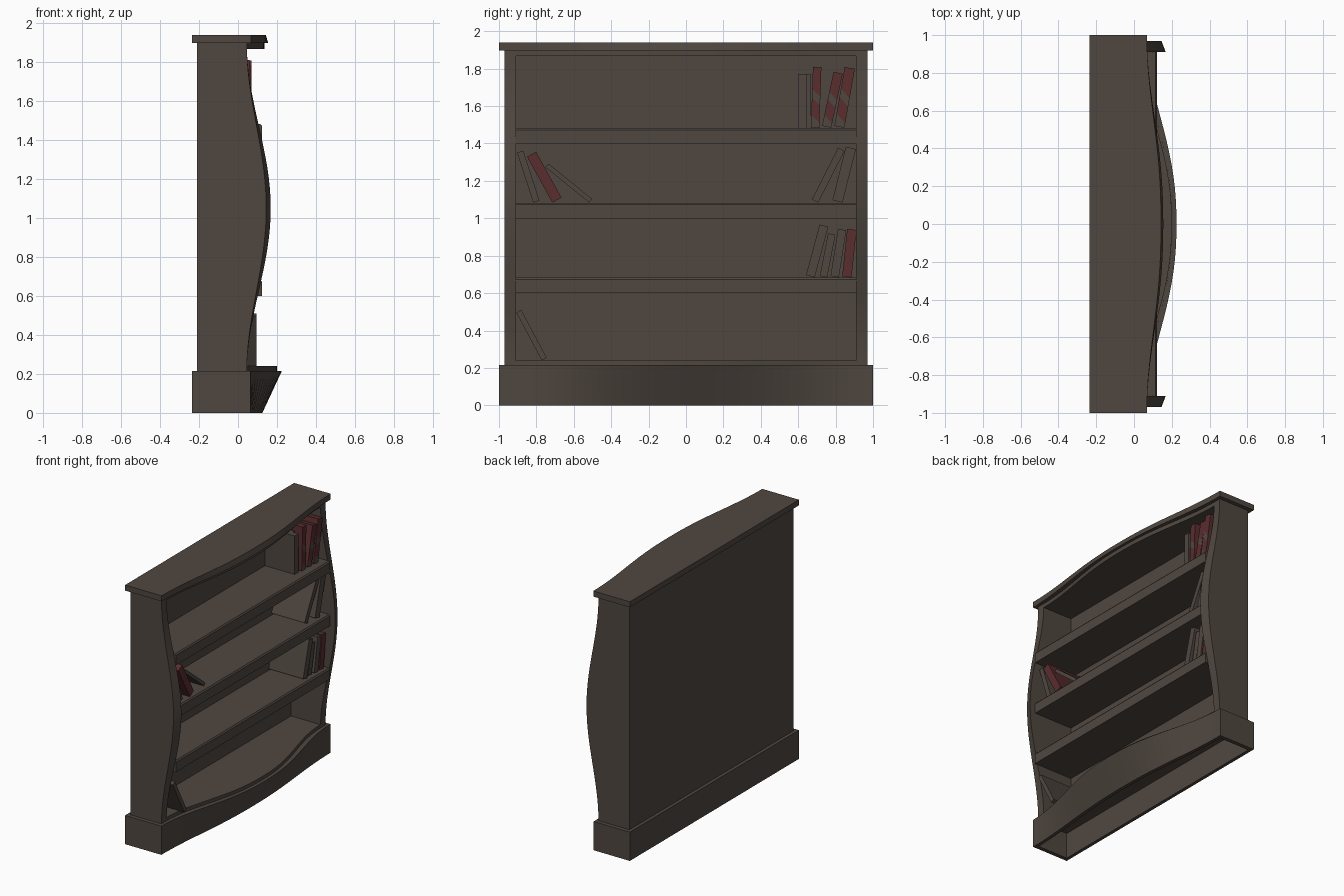
import bpy, bmesh
from math import cos, sin, pi, radians
from mathutils import Matrix, Vector

cube = bpy.data.objects.get("Cube")
if cube:
    bpy.data.objects.remove(cube, do_unlink=True)


def material(name, color):
    m = bpy.data.materials.new(name)
    m.use_nodes = True
    rgba = (*color, 1)
    m.diffuse_color = rgba
    m.node_tree.nodes["Principled BSDF"].inputs["Base Color"].default_value = rgba
    return m


WOOD = material("dark wood", (0.078, 0.062, 0.051))
RED = material("red cover", (0.1, 0.026, 0.028))
STEPS = 32


def finish(bm, name, mats):
    bmesh.ops.recalc_face_normals(bm, faces=bm.faces)
    mesh = bpy.data.meshes.new(name)
    bm.to_mesh(mesh)
    bm.free()
    ob = bpy.data.objects.new(name, mesh)
    bpy.context.collection.objects.link(ob)
    for m in mats:
        mesh.materials.append(m)
    bpy.ops.object.select_all(action='DESELECT')
    ob.select_set(True)
    bpy.context.view_layer.objects.active = ob
    bpy.ops.object.shade_smooth_by_angle(angle=radians(30))
    return ob


def loft(name, loop_a, loop_b):
    """Closed solid between two outlines with equal point counts."""
    bm = bmesh.new()
    a = [bm.verts.new(p) for p in loop_a]
    b = [bm.verts.new(p) for p in loop_b]
    bm.faces.new(a)
    bm.faces.new(b)
    for i in range(len(a)):
        j = (i + 1) % len(a)
        bm.faces.new((a[i], a[j], b[j], b[i]))
    return finish(bm, name, [WOOD])


def box(name, x, y, z):
    return loft(name, *[[(x[0], y[0], h), (x[1], y[0], h), (x[1], y[1], h), (x[0], y[1], h)]
                        for h in z])


def wave(start, bulge, power=1.0):
    """Bowed edge as (depth, position from -1 to 1) pairs."""
    ts = [2 * i / STEPS - 1 for i in range(STEPS + 1)]
    return [(start + bulge * cos(pi / 2 * abs(t) ** power) ** 2, t) for t in ts]


def bowed_slab(name, half, back, start, low, high, z0, z1, thickness=None):
    """Horizontal board with a bowed front; low and high are the bulges at z0 and z1."""
    loops = []
    for bulge, z in ((low, z0), (high, z1)):
        front = [(x, t * half, z) for x, t in wave(start, bulge, 1.15)]
        if thickness:
            rear = [(x - thickness, y, z) for x, y, z in reversed(front)]
        else:
            rear = [(back, half, z), (back, -half, z)]
        loops.append(front + rear)
    return loft(name, *loops)


# Hollow plinth
bowed_slab("plinth_front", 1, 0, 0.065, 0.06, 0.16, 0, 0.215, thickness=0.025)
bowed_slab("plinth_top", 0.995, -0.23, 0.06, 0.145, 0.155, 0.195, 0.2145)
box("plinth_back", (-0.235, -0.21), (-1, 1), (0, 0.215))
for side, s in (("right", -1), ("left", 1)):
    box("plinth_end_" + side, (-0.235, 0.045), sorted((s, s * 0.97)), (0, 0.215))

# Floor, head board and cornice
bowed_slab("floor_board", 0.915, -0.2, 0.045, 0.155, 0.155, 0.21, 0.24)
bowed_slab("head_board", 0.915, -0.2, 0.045, 0.09, 0.09, 1.867, 1.9)
bowed_slab("cornice", 1, -0.235, 0.068, 0.087, 0.075, 1.898, 1.94)

# Bowed side panels, front edge slanting out towards the inside
for side, s in (("right", -1), ("left", 1)):
    loops = []
    for y, bulge in ((0.91, 0.123), (0.97, 0.1)):
        edge = [(x, s * y, 1.05 + t * 0.85) for x, t in wave(0.045, bulge)]
        loops.append(edge + [(-0.21, s * y, 1.9), (-0.21, s * y, 0.2)])
    loft("side_panel_" + side, *loops)

box("back_panel", (-0.21, -0.198), (-0.93, 0.93), (0.2, 1.9))

# Shelves with a small eased top edge
for i, top in enumerate((0.683, 1.083, 1.483)):
    profile = [(-0.2, top - 0.083), (0.123, top - 0.083), (0.123, top - 0.01),
               (0.115, top), (-0.2, top)]
    loft(f"shelf_{i + 1}", *[[(x, y, z) for x, z in profile] for y in (-0.912, 0.912)])


def book(name, y, base, width, length, lean, front, mat, patched=False):
    """Leaning book; patched ones get alternate wood coloured bands."""
    a = radians(lean)
    lift = base + width / 2 * abs(sin(a))
    place = Matrix.Translation((0, y, lift)) @ Matrix.Rotation(-a, 4, 'X')
    bm = bmesh.new()
    bmesh.ops.create_cube(bm, size=1)
    for v in bm.verts:
        v.co = Vector(((front - 0.195) / 2 + v.co.x * (front + 0.195),
                       v.co.y * width, (v.co.z + 0.5) * length))
    if patched:
        for k in range(1, 7):
            bmesh.ops.bisect_plane(bm, geom=bm.verts[:] + bm.edges[:] + bm.faces[:],
                                   plane_co=(0, 0, length * k / 7), plane_no=(0, 0.8, 1))
        for f in bm.faces:
            band = int((f.calc_center_median().z / length) * 7)
            f.material_index = 1 if band in (0, 3) and f.normal.x > 0.5 else 0
    bm.transform(place)
    return finish(bm, name, [mat, WOOD])


# Books: position, shelf height, thickness, length, lean, front depth, cover
T, M, L, F = 1.484, 1.084, 0.684, 0.24
books = [
    (0.622, T, 0.045, 0.288, 0, 0.05, WOOD, False),
    (0.656, T, 0.022, 0.285, 0, 0.0, WOOD, False),
    (0.69, T, 0.045, 0.325, 2, 0.06, RED, True),
    (0.752, T, 0.05, 0.295, 12, 0.065, RED, True),
    (0.82, T, 0.055, 0.32, 10, 0.07, RED, True),
    (-0.80, M, 0.035, 0.28, -18, 0.09, WOOD, False),
    (-0.69, M, 0.055, 0.28, -29, 0.1, RED, False),
    (-0.51, M, 0.025, 0.3, -51, 0.08, WOOD, False),
    (0.69, M, 0.038, 0.31, 27, 0.08, WOOD, False),
    (0.81, M, 0.055, 0.295, 14, 0.09, WOOD, False),
    (0.665, L, 0.048, 0.28, 15, 0.09, WOOD, False),
    (0.735, L, 0.04, 0.232, 11, 0.08, WOOD, False),
    (0.795, L, 0.045, 0.255, 9, 0.09, WOOD, False),
    (0.86, L, 0.05, 0.255, 6, 0.09, RED, False),
    (-0.758, F, 0.03, 0.29, -28, 0.095, WOOD, False),
]
for i, spec in enumerate(books):
    book(f"book_{i + 1}", *spec)
